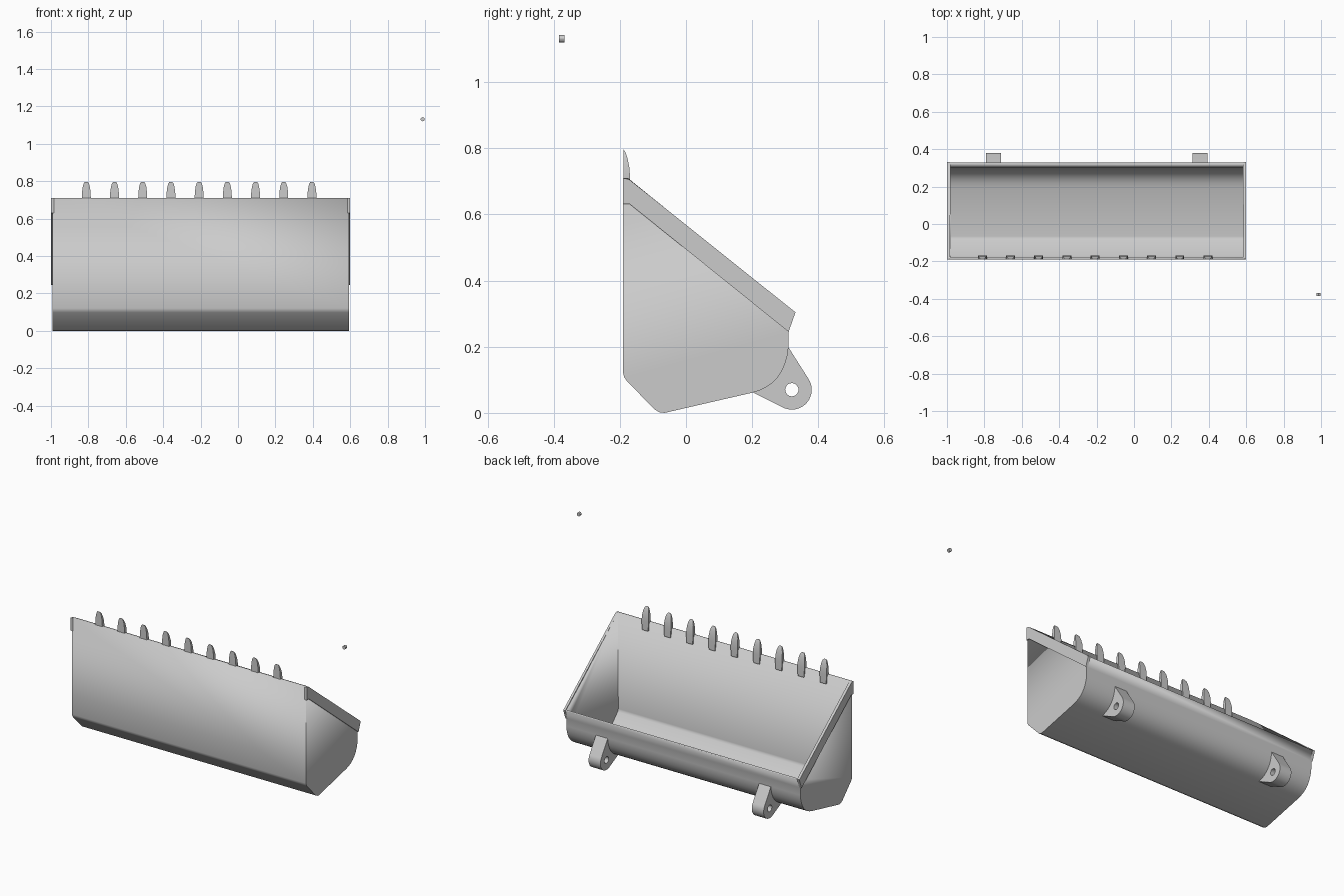
import bpy, bmesh, math
from mathutils import Matrix

if "Cube" in bpy.data.objects:
    bpy.data.objects.remove(bpy.data.objects["Cube"])


def finish(name, bm, angle=30):
    bmesh.ops.recalc_face_normals(bm, faces=bm.faces)
    me = bpy.data.meshes.new(name)
    bm.to_mesh(me)
    bm.free()
    ob = bpy.data.objects.new(name, me)
    bpy.context.collection.objects.link(ob)
    smooth(ob, angle)
    return ob


def smooth(ob, angle=30):
    bpy.ops.object.select_all(action='DESELECT')
    ob.select_set(True)
    bpy.context.view_layer.objects.active = ob
    bpy.ops.object.shade_smooth_by_angle(angle=math.radians(angle))


def prism(bm, profile, x0, x1, open_top=False):
    """Extrude a (y, z) profile along x; optionally omit the closing side."""
    a = [bm.verts.new((x0, y, z)) for y, z in profile]
    b = [bm.verts.new((x1, y, z)) for y, z in profile]
    bm.faces.new(a)
    bm.faces.new(b[::-1])
    n = len(profile)
    for i in range(n):
        j = (i + 1) % n
        if open_top and j == 0:
            continue
        bm.faces.new((a[i], b[i], b[j], a[j]))


# Rounded lower rear of the bucket, shared by body and lugs
heel = [(0.2, 0.061)]
for i in range(1, 9):
    t = i / 8
    heel.append(((1 - t) ** 2 * 0.2 + 2 * t * (1 - t) * 0.3 + t * t * 0.31,
                 (1 - t) ** 2 * 0.061 + 2 * t * (1 - t) * 0.085 + t * t * 0.2))

# Bucket body: open shell
body_profile = [(-0.19, 0.71), (-0.19, 0.12), (-0.187, 0.108), (-0.18, 0.098),
                (-0.095, 0.01), (-0.08, 0.002), (-0.065, 0.0)] + heel + \
               [(0.31, 0.245), (0.33, 0.302)]
bm = bmesh.new()
prism(bm, body_profile, -0.992, 0.594, open_top=True)
body = finish("bucket_body", bm)
mod = body.modifiers.new("wall", 'SOLIDIFY')
mod.thickness = 0.01
mod.offset = -1
mod.use_even_offset = True

# Reinforcing rim plates along both sloping side edges
rim = [(-0.191, 0.71), (-0.172, 0.706), (0.331, 0.304), (0.31, 0.245),
       (-0.17, 0.631), (-0.191, 0.631)]
bm = bmesh.new()
prism(bm, rim, -1.0, -0.984)
prism(bm, rim, 0.586, 0.6)
finish("side_rims", bm)

# Digging teeth: (z, half width, back y)
sections = [(0.655, 0.02, -0.168), (0.71, 0.024, -0.169), (0.74, 0.023, -0.171),
            (0.77, 0.019, -0.177), (0.788, 0.014, -0.183), (0.796, 0.008, -0.188)]
for k in range(9):
    cx = -0.811 + k * 0.1508
    bm = bmesh.new()
    prev = None
    for z, w, yb in sections:
        yf = -0.1895
        ring = [bm.verts.new(p) for p in ((cx - w, yf, z), (cx + w, yf, z),
                                          (cx + w, yb, z), (cx - w, yb, z))]
        if prev is None:
            bm.faces.new(ring[::-1])
        else:
            for i in range(4):
                j = (i + 1) % 4
                bm.faces.new((prev[i], prev[j], ring[j], ring[i]))
        prev = ring
    bm.faces.new(prev)
    finish(f"tooth_{k + 1}", bm, 40)

# Pivot lugs with pin holes at the rear
cy, cz, r = 0.32, 0.07, 0.06


def arc(rad, a0, a1, n):
    return [(cy + rad * math.cos(math.radians(a0 + (a1 - a0) * i / n)),
             cz + rad * math.sin(math.radians(a0 + (a1 - a0) * i / n)))
            for i in range(n + 1)]


inner_heel = [(y - 0.004, z + 0.004) for y, z in heel]
outer = arc(r, -118, 32, 20) + inner_heel[::-1]
hole = arc(0.02, 0, 345, 23)
for k, x in enumerate((-0.752, 0.354)):
    cu = bpy.data.curves.new(f"pivot_lug_{k + 1}", 'CURVE')
    cu.dimensions = '2D'
    cu.fill_mode = 'BOTH'
    cu.extrude = 0.04
    for pts in (outer, hole):
        sp = cu.splines.new('POLY')
        sp.points.add(len(pts) - 1)
        for p, (y, z) in zip(sp.points, pts):
            p.co = (y, z, 0, 1)
        sp.use_cyclic_u = True
    lug = bpy.data.objects.new(cu.name, cu)
    bpy.context.collection.objects.link(lug)
    lug.location.x = x
    lug.rotation_euler = (math.pi / 2, 0, math.pi / 2)
    bpy.ops.object.select_all(action='DESELECT')
    lug.select_set(True)
    bpy.context.view_layer.objects.active = lug
    bpy.ops.object.convert(target='MESH')
    smooth(bpy.context.view_layer.objects.active)

# Small detached pin
bm = bmesh.new()
bmesh.ops.create_cone(bm, cap_ends=True, segments=12, radius1=0.011, radius2=0.011,
                      depth=0.016, matrix=Matrix.Translation((0.987, -0.376, 1.131)) @
                      Matrix.Rotation(math.pi / 2, 4, 'X'))
finish("loose_pin", bm)
